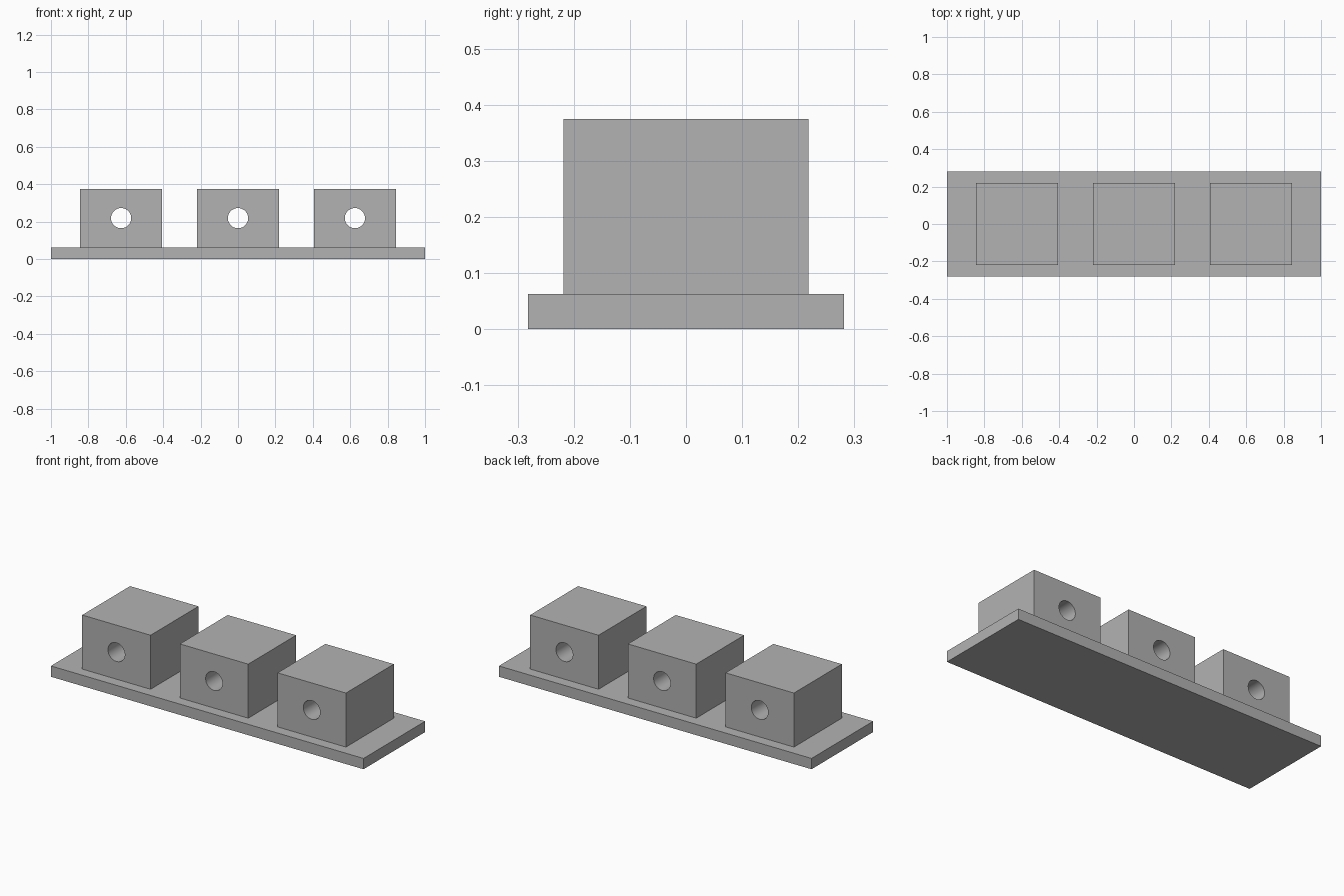
import bpy
from math import radians

if "Cube" in bpy.data.objects:
    bpy.data.objects.remove(bpy.data.objects["Cube"], do_unlink=True)

PLATE = (2.0, 0.5625, 0.0625)
BLOCK = (0.4375, 0.4375, 0.3125)
PITCH = 0.625
BORE_RADIUS = 0.054

# Single plain grey
grey = bpy.data.materials.new("plain_grey")
grey.use_nodes = True
color = (0.448, 0.448, 0.448, 1)
grey.diffuse_color = color
grey.node_tree.nodes["Principled BSDF"].inputs["Base Color"].default_value = color


def box(name, size, x, bottom):
    bpy.ops.mesh.primitive_cube_add(size=1, location=(x, 0, bottom + size[2] / 2))
    obj = bpy.context.object
    obj.name = name
    obj.scale = size
    bpy.ops.object.transform_apply(location=False, rotation=False, scale=True)
    obj.data.materials.append(grey)
    return obj


# Flat base plate
box("base_plate", PLATE, 0, 0)

# Three blocks, each bored through from front to back
for name, side in (("right_block", -1), ("middle_block", 0), ("left_block", 1)):
    block = box(name, BLOCK, side * PITCH, PLATE[2])
    bpy.ops.mesh.primitive_cylinder_add(
        vertices=48, radius=BORE_RADIUS, depth=BLOCK[1] * 2,
        location=block.location, rotation=(radians(90), 0, 0))
    cutter = bpy.context.object
    cutter.name = name + "_bore_cutter"
    cutter.hide_render = True
    cutter.data.materials.append(grey)

    bore = block.modifiers.new("bore", "BOOLEAN")
    bore.operation = "DIFFERENCE"
    bore.solver = "EXACT"
    bore.object = cutter
    bpy.ops.object.select_all(action="DESELECT")
    block.select_set(True)
    bpy.context.view_layer.objects.active = block
    bpy.ops.object.modifier_apply(modifier=bore.name)
    bpy.data.objects.remove(cutter, do_unlink=True)
    bpy.ops.object.shade_smooth_by_angle(angle=radians(30))
